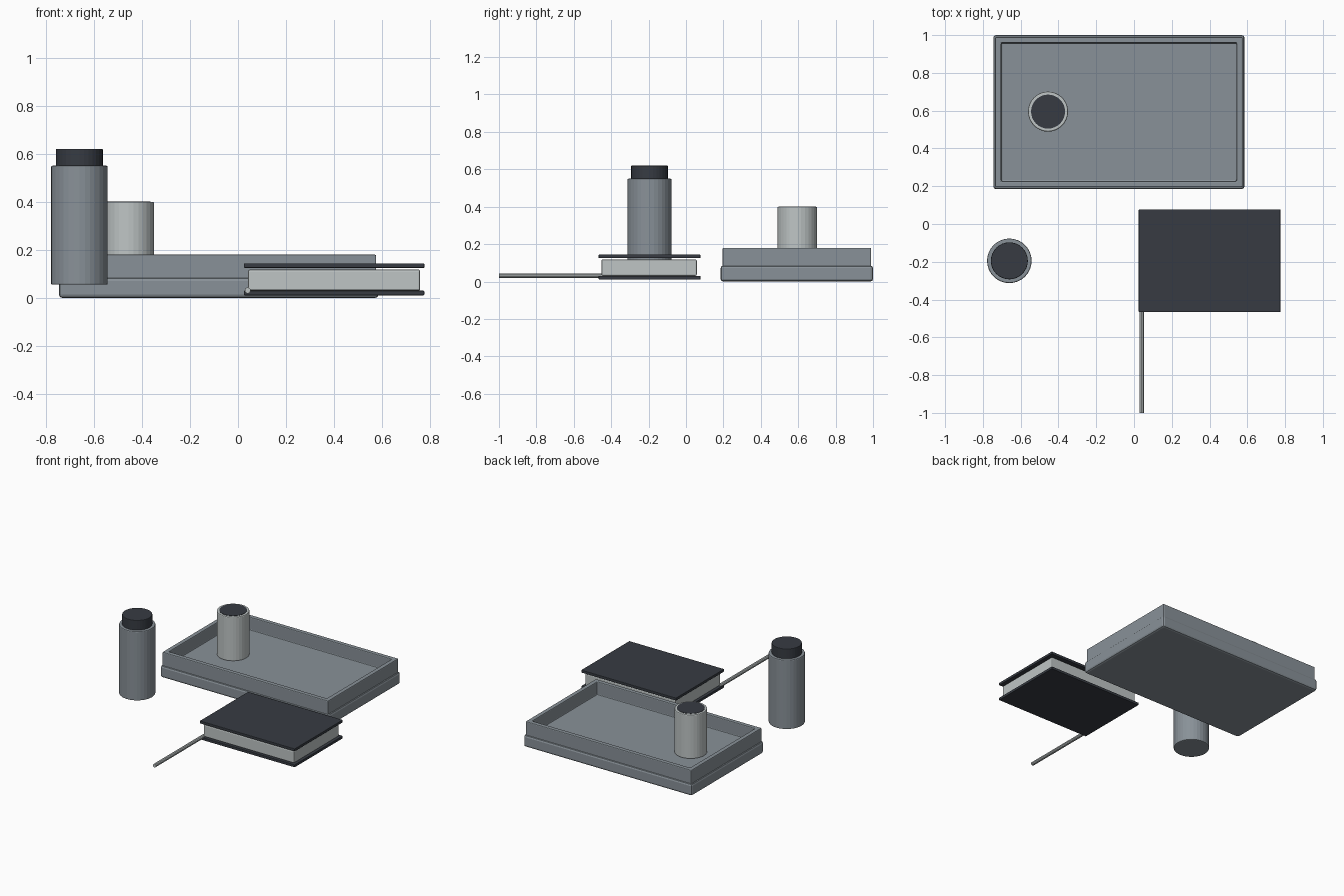
import bpy
import bmesh
from mathutils import Matrix, Vector

cube = bpy.data.objects.get("Cube")
if cube:
    bpy.data.objects.remove(cube, do_unlink=True)


def material(name, rgb):
    m = bpy.data.materials.new(name)
    m.use_nodes = True
    colour = (*rgb, 1)
    m.diffuse_color = colour
    m.node_tree.nodes["Principled BSDF"].inputs["Base Color"].default_value = colour
    return m


GREY = material("slate grey", (0.25, 0.285, 0.315))
DARK = material("charcoal", (0.038, 0.044, 0.055))
PALE = material("pale grey", (0.52, 0.56, 0.56))


def finish(name, bm, mat, bevel=0.0):
    bmesh.ops.recalc_face_normals(bm, faces=bm.faces)
    mesh = bpy.data.meshes.new(name)
    bm.to_mesh(mesh)
    bm.free()
    mesh.materials.append(mat)
    ob = bpy.data.objects.new(name, mesh)
    bpy.context.collection.objects.link(ob)
    if bevel:
        mod = ob.modifiers.new("Bevel", "BEVEL")
        mod.width = bevel
        mod.segments = 2
        mod.limit_method = "ANGLE"
        mod.angle_limit = 0.8
    return ob


def box_mesh(low, high):
    bm = bmesh.new()
    low, high = Vector(low), Vector(high)
    bmesh.ops.create_cube(bm, size=1, matrix=Matrix.Translation((low + high) / 2)
                          @ Matrix.Diagonal((*(high - low), 1)))
    return bm


def box(name, low, high, mat, bevel=0.0):
    return finish(name, box_mesh(low, high), mat, bevel)


def cylinder(name, x, y, radius, bottom, top, mat, bevel=0.0):
    bm = bmesh.new()
    bmesh.ops.create_cone(bm, cap_ends=True, segments=32, radius1=radius, radius2=radius,
                          depth=top - bottom,
                          matrix=Matrix.Translation((x, y, (top + bottom) / 2)))
    return finish(name, bm, mat, bevel)


# Tray: wide foot with a hollow rim above it
box("tray_base", (-0.745, 0.185, 0), (0.585, 1, 0.085), GREY, 0.014)
bm = box_mesh((-0.735, 0.195, 0.06), (0.575, 0.99, 0.18))
top = max(bm.faces, key=lambda f: f.calc_center_median().z)
bmesh.ops.inset_region(bm, faces=[top], thickness=0.045)
floor = bmesh.ops.extrude_discrete_faces(bm, faces=[top])["faces"][0]
for v in floor.verts:
    v.co.z = 0.087
finish("tray_rim", bm, GREY, 0.006)

# Cup standing in the tray, filled almost to the lip
cylinder("cup", -0.455, 0.595, 0.106, 0.085, 0.4, PALE, 0.006)
cylinder("cup_drink", -0.455, 0.595, 0.09, 0.395, 0.402, DARK)

# Flask with its cap
cylinder("flask_body", -0.66, -0.195, 0.118, 0.055, 0.55, GREY, 0.006)
cylinder("flask_cap", -0.66, -0.195, 0.098, 0.545, 0.62, DARK, 0.004)

# Book: page block between two covers
for name, z in (("book_lower_cover", 0.011), ("book_upper_cover", 0.125)):
    box(name, (0.025, -0.467, z), (0.775, 0.077, z + 0.019), DARK, 0.003)
box("book_pages", (0.042, -0.452, 0.03), (0.758, 0.058, 0.118), PALE, 0.008)

# Thin rod reaching forward from under the cover
bm = bmesh.new()
bmesh.ops.create_cone(bm, cap_ends=True, segments=10, radius1=0.0125, radius2=0.0125,
                      depth=0.56, matrix=Matrix.Translation((0.04, -0.72, 0.031))
                      @ Matrix.Rotation(1.570796, 4, "X"))
finish("bookmark_rod", bm, PALE)
